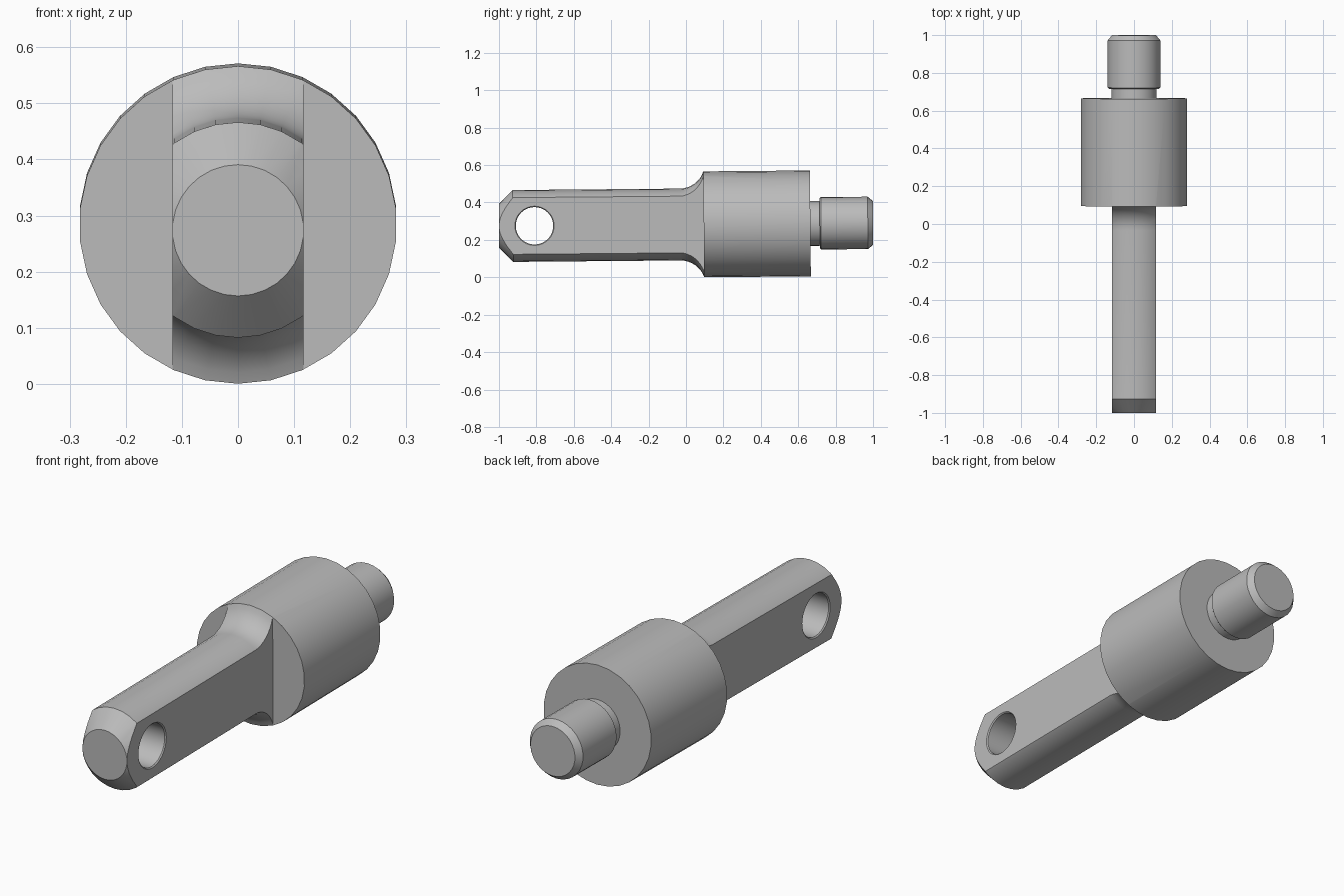
import bpy, bmesh, math
from mathutils import Matrix

cube = bpy.data.objects.get("Cube")
if cube:
    bpy.data.objects.remove(cube, do_unlink=True)

steel = bpy.data.materials.new("grey_steel")
steel.use_nodes = True
GREY = (0.5, 0.5, 0.5, 1)
steel.diffuse_color = GREY
steel.node_tree.nodes["Principled BSDF"].inputs["Base Color"].default_value = GREY


def new_object(name, bm):
    bmesh.ops.recalc_face_normals(bm, faces=bm.faces[:])
    mesh = bpy.data.meshes.new(name)
    bm.to_mesh(mesh)
    bm.free()
    mesh.materials.append(steel)
    obj = bpy.data.objects.new(name, mesh)
    bpy.context.collection.objects.link(obj)
    return obj


def lathe(name, profile, sides, along_x=False):
    """Closed solid turned around the y axis from (y, radius) pairs."""
    bm = bmesh.new()
    rings = []
    for y, r in profile:
        angles = [math.tau * i / sides for i in range(sides)]
        rings.append([bm.verts.new((r * math.sin(a), y, r * math.cos(a))) for a in angles])
    for a, b in zip(rings, rings[1:]):
        for i in range(sides):
            j = (i + 1) % sides
            bm.faces.new((a[i], a[j], b[j], b[i]))
    bm.faces.new(rings[0])
    bm.faces.new(rings[-1])
    if along_x:
        bm.transform(Matrix.Rotation(math.pi / 2, 4, 'Z'))
    return new_object(name, bm)


def box(name, low, high):
    bm = bmesh.new()
    bmesh.ops.create_cube(bm, size=1)
    for v in bm.verts:
        v.co = [lo if c < 0 else hi for c, lo, hi in zip(v.co, low, high)]
    return new_object(name, bm)


def cut(target, cutter):
    mod = target.modifiers.new("cut", 'BOOLEAN')
    mod.operation = 'DIFFERENCE'
    mod.solver = 'EXACT'
    mod.object = cutter
    bpy.context.view_layer.objects.active = target
    bpy.ops.object.modifier_apply(modifier=mod.name)
    bpy.data.objects.remove(cutter, do_unlink=True)


SHAFT_R, BODY_R, FLAT, SHOULDER = 0.192, 0.283, 0.117, 0.095

# Turned outline: chamfered tip, shaft, fillet, body
fillet_r, sweep = 0.135, math.radians(70.5)
outline = [(-1, FLAT), (-0.925, SHAFT_R)]
for i in range(9):
    t = sweep * i / 8
    outline.append((SHOULDER - fillet_r * (math.sin(sweep) - math.sin(t)),
                    SHAFT_R + fillet_r * (1 - math.cos(t))))
outline[-1] = (SHOULDER, BODY_R)
outline.append((0.665, BODY_R))
pin = lathe("body_and_shaft", outline, 30)

# Flats milled on both sides of the shaft
for side in (-1, 1):
    x = sorted((side * FLAT, side * 0.5))
    cut(pin, box("flat_cutter", (x[0], -1.2, -0.5), (x[1], SHOULDER, 0.5)))

# Cross hole with a slight countersink
hole = lathe("hole_cutter", [(-0.137, 0.125), (-0.112, 0.1), (0.112, 0.1), (0.137, 0.125)], 32, True)
for v in hole.data.vertices:
    v.co.y -= 0.81
cut(pin, hole)

# Rear stud with undercut neck and chamfered end
stud = lathe("rear_stud", [(0.66, 0.12), (0.715, 0.12), (0.715, 0.133), (0.722, 0.14),
                           (0.972, 0.14), (1, 0.117)], 30)

# Shade and set the slight tilt of the axis
for obj in (pin, stud):
    bpy.ops.object.select_all(action='DESELECT')
    obj.select_set(True)
    bpy.context.view_layer.objects.active = obj
    bpy.ops.object.shade_smooth_by_angle(angle=math.radians(25))
    obj.rotation_euler.x = math.radians(0.5)
    obj.location.z = 0.2825
